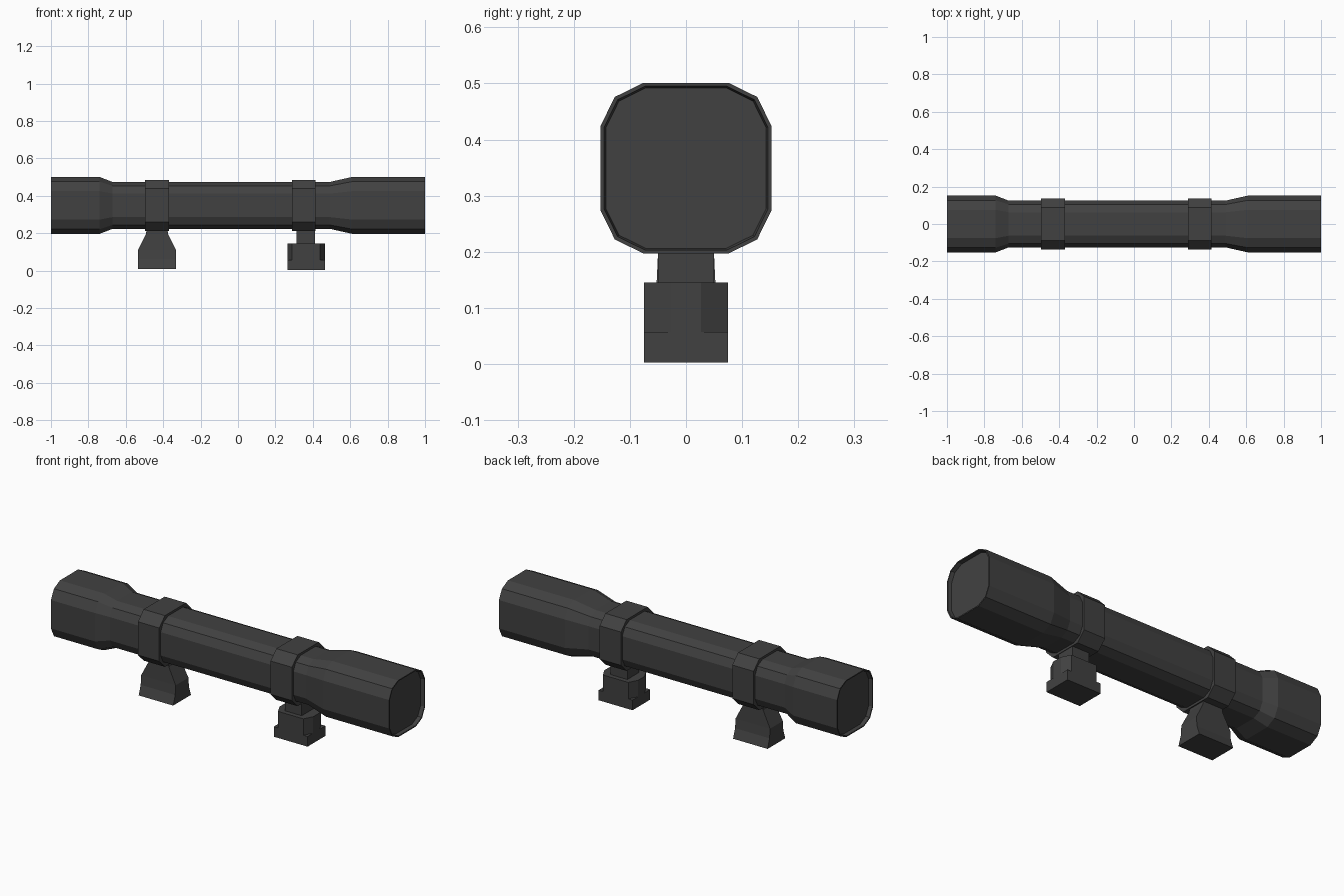
import bpy, bmesh

if "Cube" in bpy.data.objects:
    bpy.data.objects.remove(bpy.data.objects["Cube"])

mat = bpy.data.materials.new("charcoal")
mat.diffuse_color = (0.053, 0.053, 0.053, 1)
mat.use_nodes = True
mat.node_tree.nodes["Principled BSDF"].inputs["Base Color"].default_value = mat.diffuse_color
AXIS_Z = 0.349


def loft(name, rings):
    """Skin a list of equal-length point rings and cap both ends."""
    bm = bmesh.new()
    loops = [[bm.verts.new(p) for p in r] for r in rings]
    n = len(loops[0])
    for a, b in zip(loops, loops[1:]):
        for i in range(n):
            j = (i + 1) % n
            bm.faces.new((a[i], a[j], b[j], b[i]))
    bm.faces.new(loops[0])
    bm.faces.new(loops[-1])
    bmesh.ops.recalc_face_normals(bm, faces=bm.faces)
    me = bpy.data.meshes.new(name)
    bm.to_mesh(me)
    bm.free()
    me.materials.append(mat)
    ob = bpy.data.objects.new(name, me)
    bpy.context.collection.objects.link(ob)
    return ob


def cut_square(corner):
    """Mirror the points of one corner round all four quadrants."""
    pts = []
    for sx, sy in ((1, 1), (-1, 1), (-1, -1), (1, -1)):
        c = corner if sx * sy > 0 else corner[::-1]
        pts += [(sx * u, sy * v) for u, v in c]
    return pts


def tube_ring(x, h, corner):
    return [(x, u * h, AXIS_Z + v * h) for u, v in cut_square(corner)]


def plan_ring(cx, z, corner):
    return [(cx + u, v, z) for u, v in cut_square(corner)]


# Scope tube with a shallow recessed lens at each end
round_corner = [(1, 0.5), (0.835, 0.835), (0.5, 1)]
stations = [(-0.98, 0.143), (-1, 0.146), (-1, 0.152), (-0.74, 0.152), (-0.67, 0.125),
            (0.49, 0.125), (0.61, 0.152), (1, 0.152), (1, 0.146), (0.98, 0.143)]
loft("scope_tube", [tube_ring(x, h, round_corner) for x, h in stations])

# Clamp rings around the tube
for name, cx in (("rear_clamp_ring", -0.433), ("front_clamp_ring", 0.352)):
    loft(name, [tube_ring(cx + s * 0.063, 0.137, [(1, 0.65), (0.65, 1)]) for s in (-1, 1)])

# Rear mount: flared foot
loft("rear_mount", [plan_ring(-0.433, z, [(hx, hy)]) for z, hx, hy in
     ((0.01, 0.102, 0.075), (0.06, 0.102, 0.058), (0.11, 0.102, 0.054),
      (0.195, 0.059, 0.05), (0.23, 0.055, 0.05))])

# Front mount: base plate, chamfered block and neck
CX = 0.364
loft("front_mount_base", [plan_ring(CX, z, [(0.1, 0.075)]) for z in (0.003, 0.057)])
loft("front_mount_block", [plan_ring(CX, z, [(0.1, 0.027), (0.075, 0.075)]) for z in (0.057, 0.145)])
loft("front_mount_neck", [plan_ring(CX - 0.002, z, [(0.05, 0.05)]) for z in (0.145, 0.23)])
